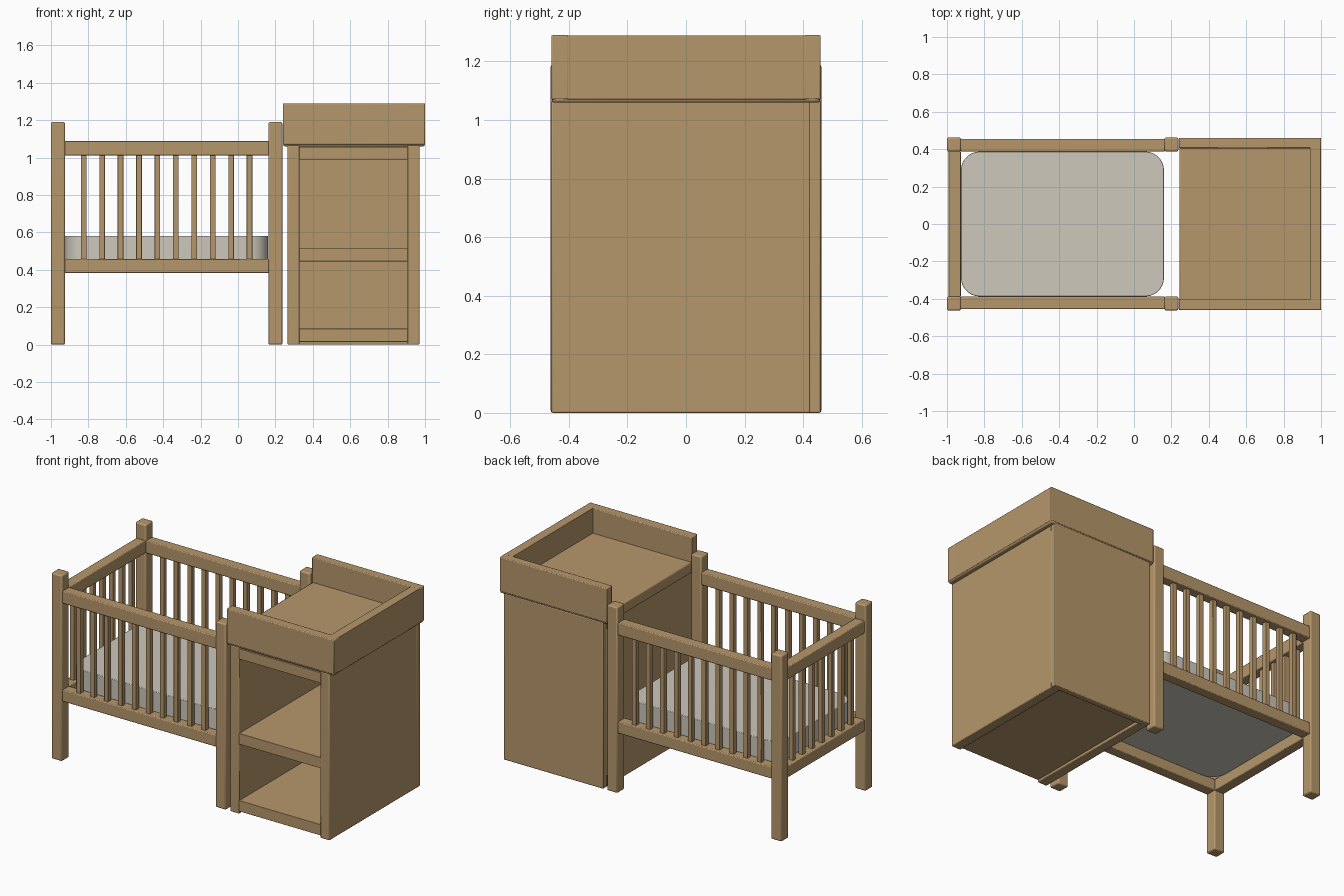
import bpy
import bmesh

default = bpy.data.objects.get("Cube")
if default:
    bpy.data.objects.remove(default, do_unlink=True)


def material(name, colour):
    mat = bpy.data.materials.new(name)
    mat.use_nodes = True
    mat.diffuse_color = colour
    mat.node_tree.nodes["Principled BSDF"].inputs["Base Color"].default_value = colour
    return mat


WOOD = material("warm wood", (0.47, 0.31, 0.15, 1))
FABRIC = material("cream fabric", (0.61, 0.58, 0.505, 1))


def box(name, x, y, z, bevel=0.005, mat=WOOD, corner=0):
    """Box from (min, max) ranges, with optional rounded upright corners."""
    bm = bmesh.new()
    bmesh.ops.create_cube(bm, size=1)
    for v in bm.verts:
        for axis, (low, high) in enumerate((x, y, z)):
            v.co[axis] = high if v.co[axis] > 0 else low
    if corner:
        upright = [e for e in bm.edges
                   if abs(e.verts[0].co.z - e.verts[1].co.z) > 0.01]
        bmesh.ops.bevel(bm, geom=upright, offset=corner, segments=10,
                        profile=0.5, affect='EDGES')
    mesh = bpy.data.meshes.new(name)
    bm.to_mesh(mesh)
    bm.free()
    mesh.materials.append(mat)
    obj = bpy.data.objects.new(name, mesh)
    bpy.context.collection.objects.link(obj)
    if bevel:
        mod = obj.modifiers.new("soft edges", 'BEVEL')
        mod.width = bevel
        mod.segments = 2
        mod.limit_method = 'ANGLE'
    bpy.ops.object.select_all(action='DESELECT')
    obj.select_set(True)
    bpy.context.view_layer.objects.active = obj
    bpy.ops.object.shade_smooth_by_angle()
    return obj


def mirrored(side, low, high):
    return tuple(sorted((side * low, side * high)))


RAILS = {"lower": (0.382, 0.457), "upper": (1.01, 1.09)}
SLAT_Z = (0.45, 1.015)

# Cot posts, long rails and long-side slats
for side, label in ((-1, "front"), (1, "back")):
    box(f"{label}_outer_post", (-1, -0.925), mirrored(side, 0.388, 0.462), (0, 1.19), 0.008)
    box(f"{label}_inner_post", (0.163, 0.237), mirrored(side, 0.388, 0.462), (0, 1.19), 0.008)
    for level, z in RAILS.items():
        box(f"{label}_{level}_rail", (-0.927, 0.165), mirrored(side, 0.388, 0.455), z)
    for i in range(10):
        x = -0.825 + i * 0.0985
        box(f"{label}_slat_{i + 1}", (x - 0.015, x + 0.015),
            mirrored(side, 0.407, 0.437), SLAT_Z, 0.002)

# Cot end rails and slats
for level, z in RAILS.items():
    box(f"end_{level}_rail", (-0.993, -0.926), (-0.39, 0.39), z)
for i in range(7):
    y = (i - 3) * 0.0985
    box(f"end_slat_{i + 1}", (-0.975, -0.945), (y - 0.015, y + 0.015), SLAT_Z, 0.002)

# Mattress
box("mattress", (-0.925, 0.16), (-0.387, 0.387), (0.445, 0.582), 0.003, FABRIC, 0.1)

# Open cabinet
box("cabinet_inner_side", (0.265, 0.33), (-0.46, 0.425), (0, 1.065))
box("cabinet_outer_side", (0.905, 0.97), (-0.46, 0.425), (0, 1.065))
box("cabinet_back", (0.265, 0.97), (0.42, 0.46), (0, 1.065))
for name, z in (("cabinet_floor", (0.015, 0.085)),
                ("cabinet_shelf", (0.445, 0.515)),
                ("cabinet_ceiling", (0.99, 1.057))):
    box(name, (0.328, 0.907), (-0.458, 0.425), z, 0.002)

# Changing tray, open towards the cot
box("tray_base", (0.242, 0.998), (-0.458, 0.458), (1.06, 1.13), 0.008)
box("tray_front_wall", (0.24, 1), (-0.46, -0.4), (1.07, 1.29))
box("tray_back_wall", (0.24, 1), (0.405, 0.46), (1.07, 1.29))
box("tray_outer_wall", (0.94, 0.9995), (-0.405, 0.41), (1.07, 1.2895), 0.002)
